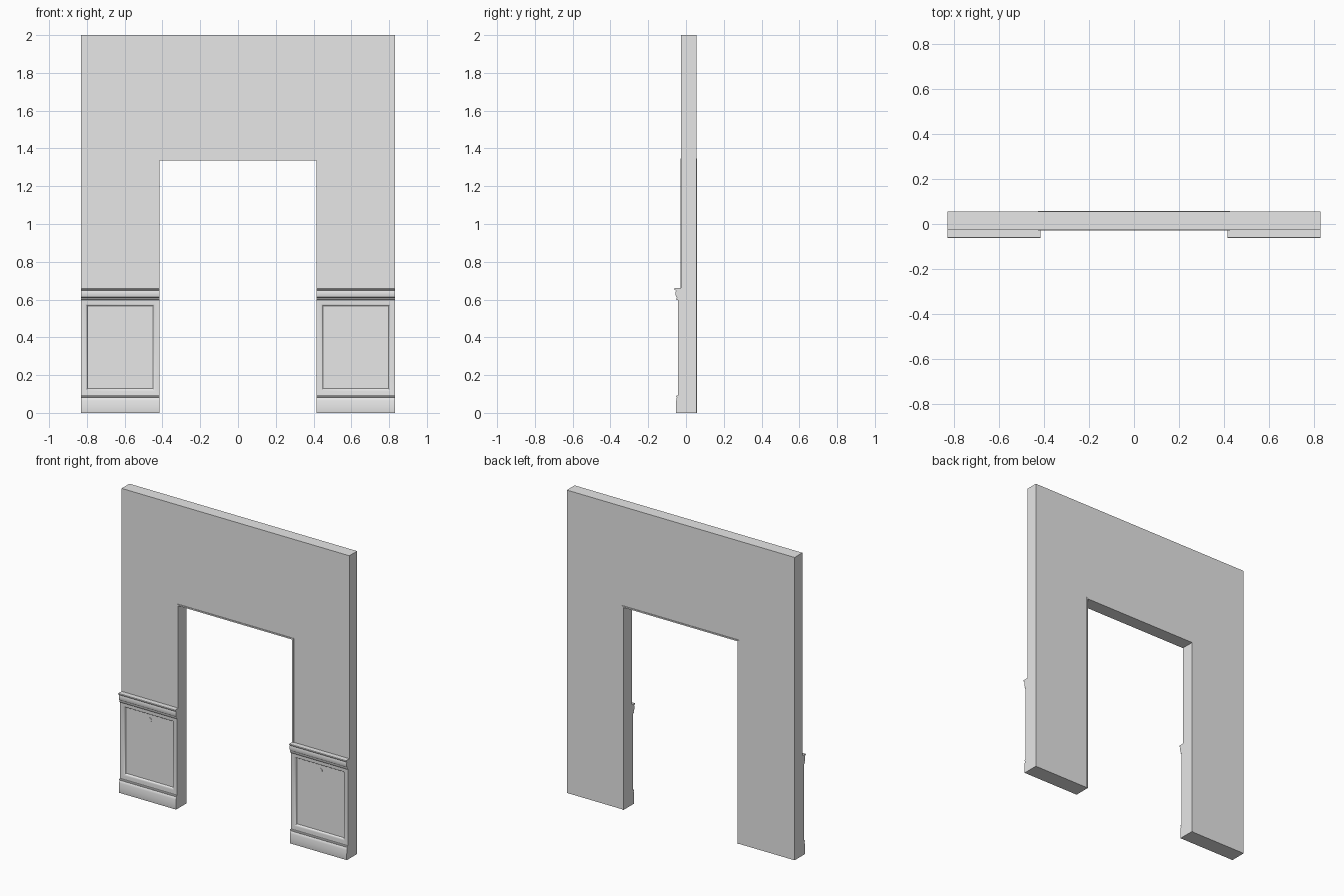
import bpy, bmesh, math

if "Cube" in bpy.data.objects:
    bpy.data.objects.remove(bpy.data.objects["Cube"])

FRONT, BACK = -0.026, 0.055       # wall faces
X_OUT, X_IN = 0.832, 0.416        # outer wall edge, clear opening edge
OPEN_Z = 1.337                    # clear opening height

mat = bpy.data.materials.new("plain_grey")
mat.diffuse_color = (0.8, 0.8, 0.8, 1)
mat.use_nodes = True
mat.node_tree.nodes["Principled BSDF"].inputs["Base Color"].default_value = mat.diffuse_color


def finish(name, bm, smooth=None):
    bmesh.ops.recalc_face_normals(bm, faces=bm.faces)
    me = bpy.data.meshes.new(name)
    bm.to_mesh(me)
    bm.free()
    me.materials.append(mat)
    ob = bpy.data.objects.new(name, me)
    bpy.context.collection.objects.link(ob)
    if smooth:
        bpy.ops.object.select_all(action='DESELECT')
        ob.select_set(True)
        bpy.context.view_layer.objects.active = ob
        bpy.ops.object.shade_smooth_by_angle(angle=math.radians(smooth))
    return ob


def extrude(name, points, offset, smooth=None):
    """Closed outline of 3D points pushed along an offset vector."""
    bm = bmesh.new()
    face = bm.faces.new([bm.verts.new(p) for p in points])
    geo = bmesh.ops.extrude_face_region(bm, geom=[face])["geom"]
    moved = [v for v in geo if isinstance(v, bmesh.types.BMVert)]
    bmesh.ops.translate(bm, verts=moved, vec=offset)
    return finish(name, bm, smooth)


def arch(xo, xi, zo, zi, y):
    return [(x, y, z) for x, z in ((-xo, 0), (-xo, zo), (xo, zo), (xo, 0),
                                   (xi, 0), (xi, zi), (-xi, zi), (-xi, 0))]


def frame(name, outer, inner, steps):
    """Rectangular frame; steps are (blend from outer to inner, y)."""
    bm = bmesh.new()
    rings = []
    for t, y in steps:
        x0, x1, z0, z1 = [a + (b - a) * t for a, b in zip(outer, inner)]
        rings.append([bm.verts.new(c) for c in
                      ((x0, y, z0), (x1, y, z0), (x1, y, z1), (x0, y, z1))])
    for a, b in zip(rings, rings[1:] + rings[:1]):
        for i in range(4):
            j = (i + 1) % 4
            bm.faces.new((a[i], a[j], b[j], b[i]))
    return finish(name, bm, 40)


# Wall with doorway, and the thin lining that stands slightly proud of it
extrude("wall", arch(X_OUT, X_IN + 0.008, 2.0, OPEN_Z + 0.006, FRONT),
        (0, BACK - FRONT, 0))
extrude("doorway_lining", arch(X_IN + 0.011, X_IN, OPEN_Z + 0.009, OPEN_Z, FRONT - 0.004),
        (0, BACK - FRONT + 0.008, 0))

# Moulding profiles as (y, z)
baseboard = [(FRONT, 0), (-0.052, 0), (-0.054, 0.012), (-0.054, 0.035), (-0.052, 0.065),
             (-0.049, 0.078), (-0.046, 0.081), (-0.052, 0.084), (-0.053, 0.088),
             (-0.050, 0.092), (FRONT, 0.092)]
chair_rail = [(FRONT, 0.598), (-0.049, 0.598), (-0.052, 0.602), (-0.050, 0.607),
              (-0.046, 0.609), (-0.052, 0.613), (-0.055, 0.625), (-0.055, 0.640),
              (-0.053, 0.648), (-0.060, 0.651), (-0.0625, 0.655), (-0.0605, 0.660),
              (FRONT, 0.660)]

# Wainscot on each side of the doorway
for side, s in (("left", -1), ("right", 1)):
    x0, x1 = sorted((s * X_OUT, s * X_IN))
    for name, prof in (("baseboard", baseboard), ("chair_rail", chair_rail)):
        extrude(f"{side}_{name}", [(x0, y, z) for y, z in prof], (x1 - x0, 0, 0), 35)
    frame(f"{side}_panel_frame", (x0, x1, 0.08, 0.605), (x0 + 0.035, x1 - 0.035, 0.13, 0.565),
          [(0, FRONT), (0, -0.042), (0.72, -0.042), (0.84, -0.040),
           (0.94, -0.035), (1, -0.030), (1, FRONT)])
    # Recessed panel field
    xa, xb = x0 + 0.03, x1 - 0.03
    extrude(f"{side}_panel", [(xa, -0.030, 0.12), (xb, -0.030, 0.12),
                              (xb, -0.030, 0.575), (xa, -0.030, 0.575)], (0, 0.004, 0))
    # Small round stud near the top of the panel
    xc = (x0 + x1) / 2
    extrude(f"{side}_panel_stud",
            [(xc + 0.014 * math.cos(a * math.pi / 6), -0.032, 0.53 + 0.014 * math.sin(a * math.pi / 6))
             for a in range(12)], (0, 0.003, 0))
